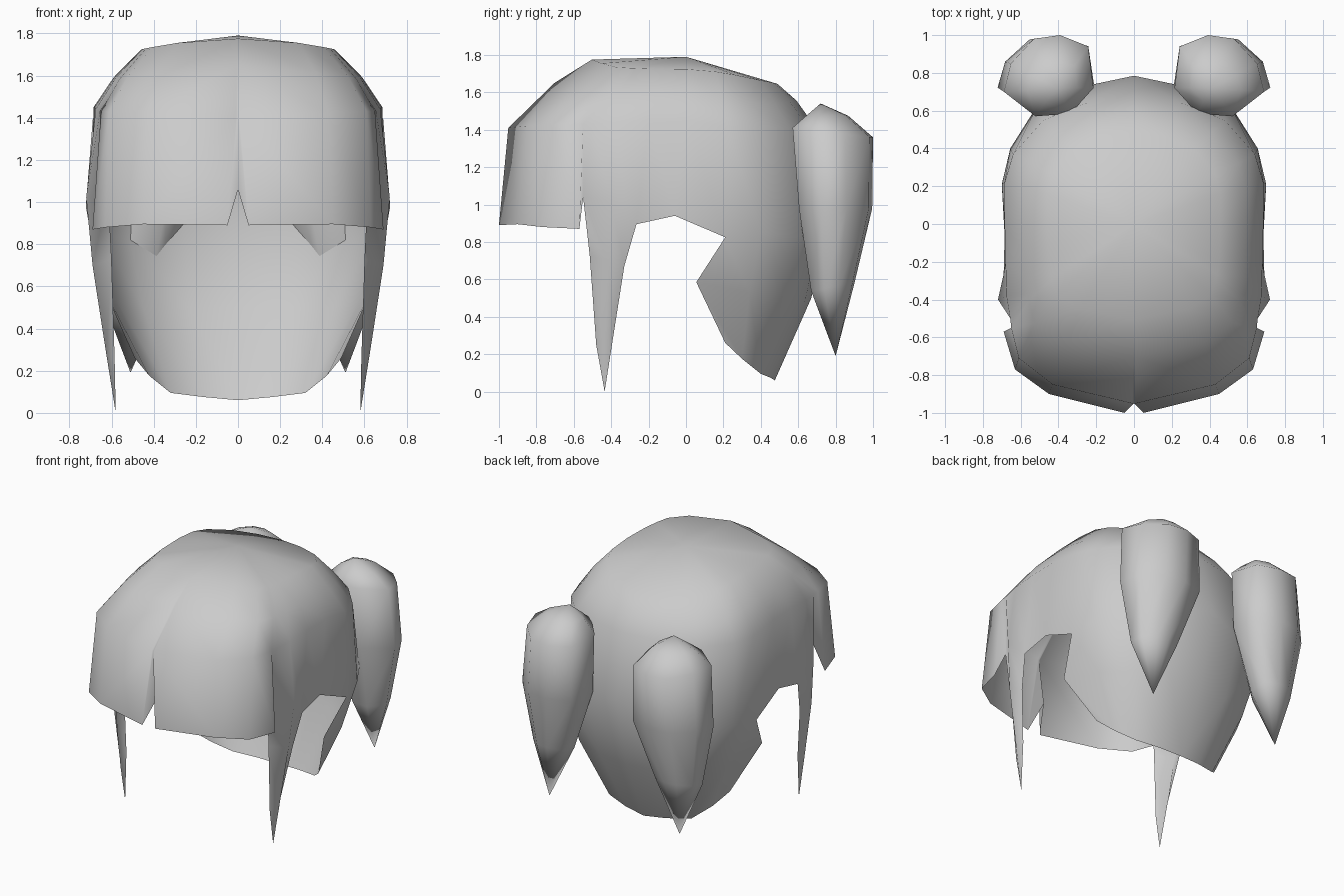
import bpy, bmesh, math

if "Cube" in bpy.data.objects:
    bpy.data.objects.remove(bpy.data.objects["Cube"])

mat = bpy.data.materials.new("light grey")
mat.diffuse_color = (0.6, 0.6, 0.6, 1)
mat.use_nodes = True
mat.node_tree.nodes["Principled BSDF"].inputs["Base Color"].default_value = mat.diffuse_color


def finish(bm, name):
    """Turn a right-hand half into a smooth, mirrored object."""
    bmesh.ops.recalc_face_normals(bm, faces=bm.faces)
    mesh = bpy.data.meshes.new(name)
    bm.to_mesh(mesh)
    bm.free()
    mesh.materials.append(mat)
    ob = bpy.data.objects.new(name, mesh)
    bpy.context.collection.objects.link(ob)
    mod = ob.modifiers.new("mirror", "MIRROR")
    mod.use_clip = True
    bpy.context.view_layer.objects.active = ob
    ob.select_set(True)
    bpy.ops.object.shade_smooth_by_angle(angle=math.radians(85))
    ob.select_set(False)
    return ob


# Hair cap: brow-level points and lower-edge points, front centre round to back centre
mid = [(0, -.95, 1.40), (.008, -.95, 1.41), (.43, -.85, 1.42), (.61, -.71, 1.43),
       (.65, -.55, 1.43), (.655, -.50, 1.43), (.675, -.38, 1.44), (.68, -.2, 1.45),
       (.685, 0, 1.45), (.685, .22, 1.42), (.64, .37, 1.41), (.48, .55, 1.41),
       (.25, .64, 1.43), (0, .68, 1.43)]
low = [(0, -.90, 1.06), (.05, -1.0, .89), (.45, -.90, .895), (.63, -.77, .88),
       (.69, -.57, .87), (.615, -.55, 1.04), (.72, -.40, 1.02), (.69, -.265, .895),
       (.685, -.06, .94), (.70, .21, .825), (.655, .40, .85), (.51, .63, .82),
       (.26, .73, .92), (0, .785, 1.0)]
# Nape: two more rows under the last five columns
nape = [[(.635, .055, .585), (.575, .34, .53), (.45, .55, .5), (.23, .64, .5), (0, .67, .5)],
        [(.49, .21, .26), (.42, .30, .175), (.32, .40, .095), (.16, .45, .075), (0, .475, .06)]]

bm = bmesh.new()
crown = bm.verts.new((0, 0, 1.79))
columns = []
for i, (m, l) in enumerate(zip(mid, low)):
    x, y, z = m
    back = max(y, 0) / .68
    ring_z = 1.775 - .05 * (x / .68) ** 2 - .13 * back ** 2
    t = .66 - .14 * x / .68 - .08 * back
    ring = (x * .67, y * (.72 if y > 0 else .53), ring_z)
    upper = (x * .86, y * (.87 if y > 0 else .74), z + t * (ring_z - z))
    points = [ring, upper, m, l]
    if i >= 9:
        points += [row[i - 9] for row in nape]
    columns.append([bm.verts.new(p) for p in points])
for a, b in zip(columns, columns[1:]):
    bm.faces.new((crown, a[0], b[0]))
    for j in range(min(len(a), len(b)) - 1):
        bm.faces.new((a[j], a[j + 1], b[j + 1], b[j]))

# Side lock: tapering strand hanging in front of the ear
top = [columns[i][3] for i in (5, 6, 7)]
for row in ([(.60, -.515, .73), (.69, -.42, .70), (.66, -.33, .67)],
            [(.585, -.48, .25), (.625, -.43, .28), (.605, -.385, .32)]):
    nxt = [bm.verts.new(p) for p in row]
    for k in range(2):
        bm.faces.new((top[k], nxt[k], nxt[k + 1], top[k + 1]))
    top = nxt
tip = bm.verts.new((.58, -.435, 0))
for k in range(2):
    bm.faces.new((top[k], tip, top[k + 1]))
finish(bm, "hair_cap")

# Hanging pigtails: eight-sided outline scaled along a tapering drop
outline = [(.40, 1.0), (.55, .98), (.68, .85), (.72, .70),
           (.54, .57), (.34, .585), (.21, .72), (.24, .94)]
cx, cy = .46, .785
bm = bmesh.new()
rings = []
# each ring: centre x, centre y, height, width scale, depth scale, backward slope
for rx, ry, rz, sx, sy, slope in ((.43, .755, 1.475, .52, .52, 0),
                                  (.447, cy, 1.385, .93, 1, -.12),
                                  (.462, .80, .98, 1, .91, 0),
                                  (.495, .785, .56, .58, .54, .1)):
    rings.append([bm.verts.new((rx + (x - cx) * sx, ry + (y - cy) * sy, rz + slope * (y - cy)))
                  for x, y in outline])
top = bm.verts.new((.41, .72, 1.54))
tip = bm.verts.new((.51, .80, .19))
for k in range(8):
    n = (k + 1) % 8
    bm.faces.new((top, rings[0][k], rings[0][n]))
    bm.faces.new((tip, rings[-1][n], rings[-1][k]))
    for a, b in zip(rings, rings[1:]):
        bm.faces.new((a[k], b[k], b[n], a[n]))
finish(bm, "pigtails")
